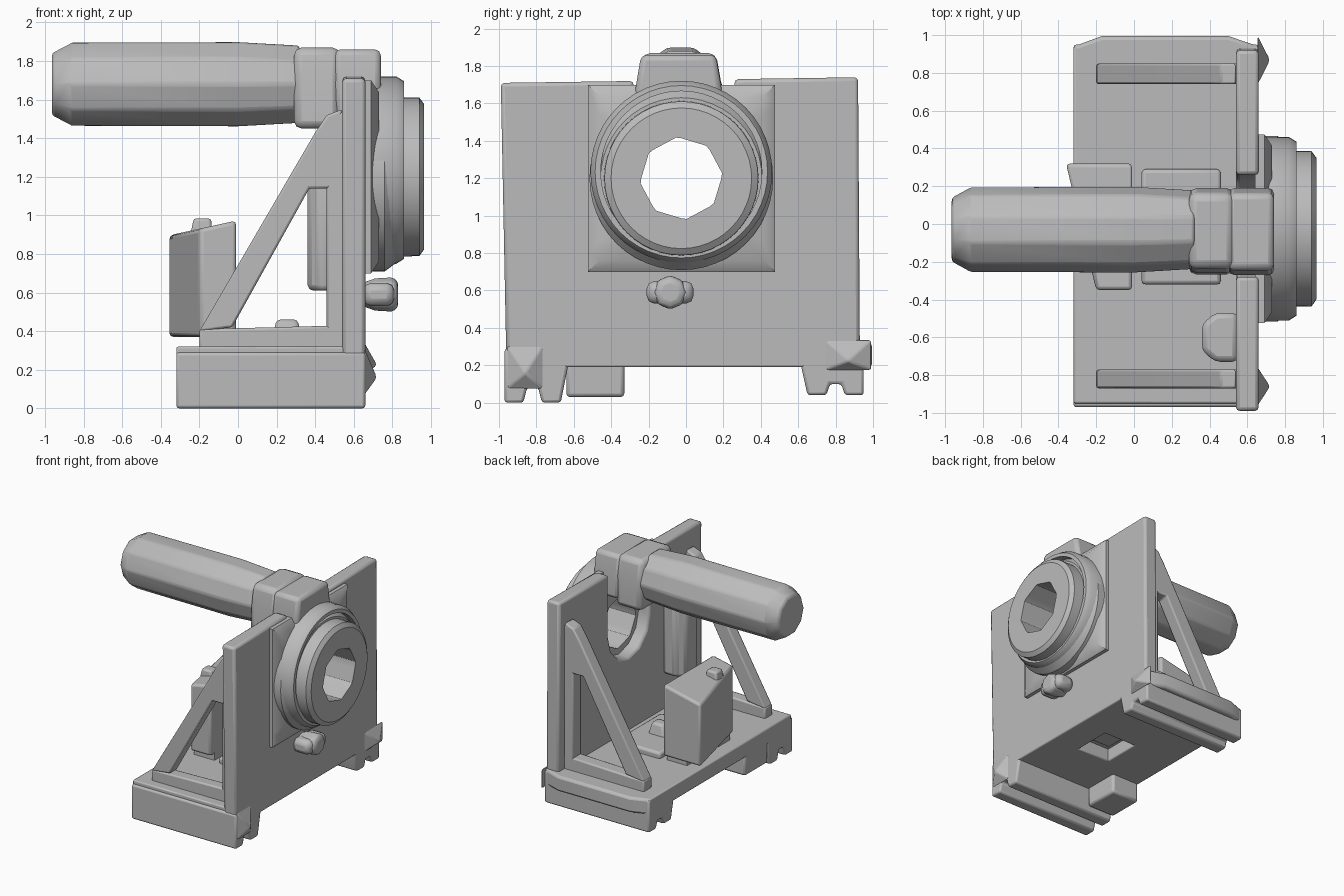
import bpy, bmesh
from math import pi, cos, sin
from mathutils import Vector

cube = bpy.data.objects.get("Cube")
if cube:
    bpy.data.objects.remove(cube, do_unlink=True)

grey = bpy.data.materials.new("light grey")
grey.use_nodes = True
grey.diffuse_color = (0.5, 0.5, 0.5, 1)
grey.node_tree.nodes["Principled BSDF"].inputs["Base Color"].default_value = (0.5, 0.5, 0.5, 1)


def finish(name, bm, bevel=0.02):
    bmesh.ops.recalc_face_normals(bm, faces=bm.faces)
    mesh = bpy.data.meshes.new(name)
    bm.to_mesh(mesh)
    bm.free()
    mesh.materials.append(grey)
    ob = bpy.data.objects.new(name, mesh)
    bpy.context.collection.objects.link(ob)
    if bevel:
        mod = ob.modifiers.new("soft edges", "BEVEL")
        mod.width = bevel
        mod.segments = 2
        mod.limit_method = "ANGLE"
        mod.angle_limit = 0.6
    bpy.ops.object.select_all(action="DESELECT")
    ob.select_set(True)
    bpy.context.view_layer.objects.active = ob
    bpy.ops.object.shade_smooth_by_angle(angle=0.6)
    return ob


def prism(name, axis, pts, lo, hi, bevel=0.02):
    """Extrude a 2D outline along x, y or z."""
    def place(p, d):
        return Vector({"x": (d, *p), "y": (p[0], d, p[1]), "z": (*p, d)}[axis])
    bm = bmesh.new()
    a = [bm.verts.new(place(p, lo)) for p in pts]
    b = [bm.verts.new(place(p, hi)) for p in pts]
    bm.faces.new(a)
    bm.faces.new(b)
    for i in range(len(pts)):
        j = (i + 1) % len(pts)
        bm.faces.new((a[i], a[j], b[j], b[i]))
    return finish(name, bm, bevel)


def box(name, x, y, z, bevel=0.02):
    return prism(name, "z", [(x[0], y[0]), (x[1], y[0]), (x[1], y[1]), (x[0], y[1])], *z, bevel)


def polygon_radius(a, size, sides, turn):
    """Distance to the edge of a regular polygon with the given inner radius."""
    step = 2 * pi / sides
    return size / cos((a - turn) % step - step / 2)


def lathe(name, centre, sections, steps, closed=False, bevel=0.015):
    """Loft rings along x; each section is (x, inner radius, sides, turn)."""
    bm = bmesh.new()
    rings = []
    for x, size, sides, turn in sections:
        ring = []
        for k in range(steps):
            a = 2 * pi * k / steps
            r = polygon_radius(a, size, sides, turn)
            ring.append(bm.verts.new((x, centre[0] + r * cos(a), centre[1] + r * sin(a))))
        rings.append(ring)
    pairs = list(zip(rings, rings[1:]))
    if closed:
        pairs.append((rings[-1], rings[0]))
    else:
        bm.faces.new(rings[0])
        bm.faces.new(rings[-1])
    for p, q in pairs:
        for k in range(steps):
            m = (k + 1) % steps
            bm.faces.new((p[k], p[m], q[m], q[k]))
    return finish(name, bm, bevel)


def bump(name, base, top, z0, z1, bevel=0.015):
    """Tapered vertical block from two (x, y) rectangles."""
    bm = bmesh.new()
    loops = []
    for (x0, x1, y0, y1), z in ((base, z0), (top, z1)):
        loops.append([bm.verts.new((x, y, z)) for x, y in ((x0, y0), (x1, y0), (x1, y1), (x0, y1))])
    for loop in loops:
        bm.faces.new(loop)
    for i in range(4):
        j = (i + 1) % 4
        bm.faces.new((loops[0][i], loops[0][j], loops[1][j], loops[1][i]))
    return finish(name, bm, bevel)


# Base slab as four pieces around a square opening
box("base_outer", (-0.32, 0.1), (-0.95, 0.94), (0.19, 0.32), 0.01)
box("base_inner", (0.4, 0.66), (-0.95, 0.94), (0.19, 0.32), 0.01)
box("base_right", (0.08, 0.42), (-0.95, -0.2), (0.19, 0.32), 0.01)
box("base_left", (0.08, 0.42), (0.12, 0.94), (0.19, 0.32), 0.01)
prism("base_edge", "z", [(-0.32, 0.9), (-0.32, 0.94), (-0.17, 0.995), (0.5, 0.995),
                         (0.66, 0.94), (0.66, 0.9)], 0.19, 0.32)
box("centre_pad", (0.04, 0.46), (-0.32, 0.29), (0.3, 0.37))
bump("pad_button", (0.15, 0.35, -0.13, 0.07), (0.2, 0.31, -0.07, 0.02), 0.26, 0.46, 0.02)

# Grooved rails under both sides
rail = [(0.97, 0), (0.87, 0), (0.85, 0.08), (0.79, 0.08), (0.77, 0), (0.67, 0),
        (0.63, 0.2), (0.63, 0.29), (0.97, 0.29)]
prism("right_rail", "x", [(-y, z) for y, z in rail], -0.32, 0.66, 0.015)
prism("left_rail", "x", [(y - 0.02, max(z, 0.04) if z < 0.05 else z + 0.02) for y, z in rail],
      -0.32, 0.66, 0.015)
box("under_block", (-0.32, -0.06), (-0.64, -0.33), (0.03, 0.25))

# Upright plate with a round-bottomed slot open at the top
slot = [(-0.01 + 0.27 * cos(a), 1.2 + 0.27 * sin(a)) for a in [-pi * k / 6 for k in range(7)]]
prism("upright_plate", "x", [(-0.96, 0.2), (0.93, 0.2), (0.92, 1.74), (0.26, 1.73)] + slot
      + [(-0.28, 1.72), (-0.99, 1.71)], 0.54, 0.66)

# Triangular braces, built from a foot, an upright and a diagonal
for side, y0, y1 in (("left", 0.74, 0.85), ("right", -0.87, -0.77)):
    prism(side + "_brace_foot", "y", [(-0.2, 0.29), (0.55, 0.29), (0.55, 0.43), (-0.2, 0.41)], y0, y1, 0.012)
    prism(side + "_brace_upright", "y", [(0.46, 0.4), (0.55, 0.4), (0.55, 1.54), (0.46, 1.5)],
          y0, y1, 0.012)
    prism(side + "_brace_diagonal", "y", [(-0.2, 0.4), (-0.03, 0.42), (0.37, 1.14), (0.48, 1.14),
                                          (0.54, 1.55), (0.46, 1.52), (0.4, 1.43)], y0, y1, 0.012)

# Bearing hub: square flange, round shoulder and round face around an eight-sided bore
hub = (-0.025, 1.2)
bore = (0.205, 8, 0.1)
lathe("hub_flange", hub, [(0.64, *bore), (0.64, 0.5, 4, pi / 4), (0.69, 0.5, 4, pi / 4),
                          (0.73, 0.44, 4, pi / 4), (0.73, *bore)], 48, True, 0)
lathe("hub_shoulder", (-0.025, 1.235), [(0.66, 0.43, 48, 0), (0.66, 0.485, 48, 0),
      (0.82, 0.485, 48, 0), (0.86, 0.46, 48, 0), (0.86, 0.43, 48, 0)], 48, True, 0)
lathe("hub_lower_shoulder", hub, [(0.66, *bore), (0.66, 0.49, 48, 0), (0.76, 0.49, 48, 0),
                                  (0.84, 0.43, 48, 0), (0.84, *bore)], 48, True, 0)
lathe("hub_face", hub, [(0.7, *bore), (0.7, 0.415, 48, 0), (0.94, 0.41, 48, 0),
                        (0.965, 0.375, 48, 0), (0.965, *bore)], 48, True, 0)

# Tapered stop below the hub
lathe("lower_stop", (-0.085, 0.59), [(0.65, 0.06, 8, 0), (0.71, 0.08, 8, 0),
                                     (0.8, 0.085, 8, 0), (0.83, 0.06, 8, 0)], 8)
box("lower_stop_body", (0.65, 0.81), (-0.21, 0.04), (0.53, 0.65), 0.04)

# Motor with gearbox on top
lathe("motor_body", (-0.03, 1.68), [(-0.965, 0.16, 10, 0), (-0.86, 0.215, 10, 0),
                                    (0, 0.218, 10, 0), (0.32, 0.2, 10, 0)], 10)
prism("gearbox", "x", [(-0.27, 1.45), (0.19, 1.45), (0.19, 1.7), (0.16, 1.87),
                       (-0.23, 1.87), (-0.26, 1.7)], 0.29, 0.53, 0.04)
prism("gearbox_mount", "x", [(-0.26, 1.5), (0.19, 1.5), (0.19, 1.68), (0.16, 1.86),
                             (-0.24, 1.86), (-0.27, 1.68)], 0.5, 0.74, 0.03)

# Control box with a slanted face and a knob
outline = [(-0.36, 0.32), (-0.2, -0.35), (-0.01, -0.35), (-0.01, 0.32)]
control = prism("control_box", "z", outline, 0.37, 0.9, 0.02)
for v in control.data.vertices:
    if v.co.z > 0.8:
        v.co.z = 0.975 + 0.22 * v.co.x
box("control_box_foot", (-0.2, -0.01), (-0.3, 0.27), (0.3, 0.4), 0)
bump("knob", (-0.25, -0.13, -0.17, -0.06), (-0.23, -0.14, -0.16, -0.07), 0.88, 0.985)

# Idler post behind the plate
prism("idler_post", "z", [(0.36, -0.67), (0.36, -0.53), (0.43, -0.47), (0.55, -0.47),
                          (0.55, -0.73), (0.43, -0.73)], 0.61, 1.38, 0.03)

# Pyramid corner caps at the foot of the plate
for name, y0, y1, z0, z1 in (("right_corner_cap", -0.96, -0.76, 0.07, 0.31),
                             ("left_corner_cap", 0.74, 0.995, 0.17, 0.34)):
    bm = bmesh.new()
    rim = [bm.verts.new((0.655, y, z)) for y, z in ((y0, z0), (y1, z0), (y1, z1), (y0, z1))]
    tip = bm.verts.new((0.72, (y0 + y1) / 2, (z0 + z1) / 2 - 0.03))
    bm.faces.new(rim)
    for i in range(4):
        bm.faces.new((rim[i], rim[(i + 1) % 4], tip))
    finish(name, bm, 0.01)
